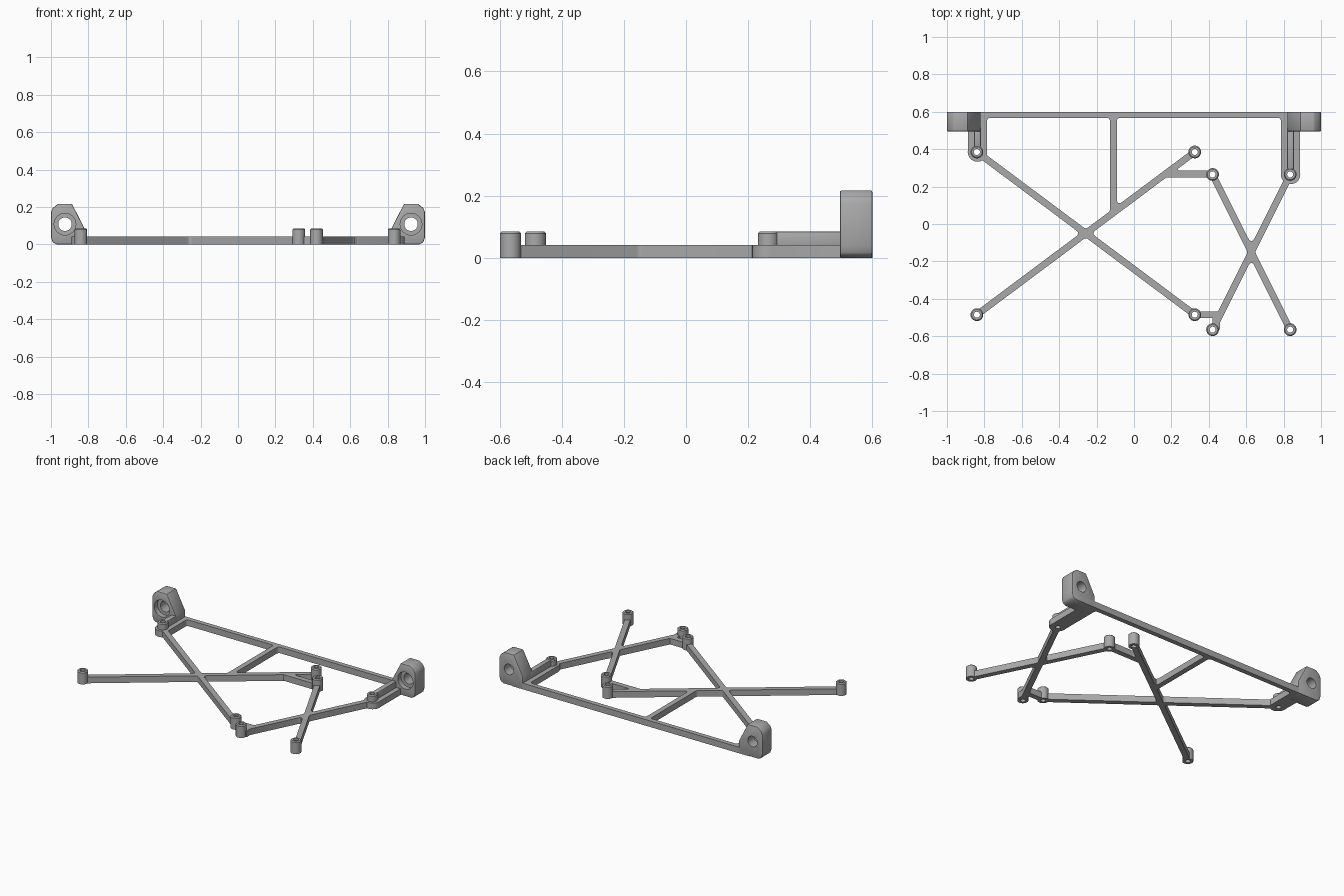
import bpy, bmesh, math
from mathutils import Vector, Matrix

if "Cube" in bpy.data.objects:
    bpy.data.objects.remove(bpy.data.objects["Cube"], do_unlink=True)

grey = bpy.data.materials.new("plain_grey")
grey.use_nodes = True
COLOUR = (0.4, 0.4, 0.4, 1)
grey.diffuse_color = COLOUR
grey.node_tree.nodes["Principled BSDF"].inputs["Base Color"].default_value = COLOUR

BAR_H, POST_H = 0.042, 0.085
BAR_W, RAIL_W = 0.018, 0.016      # half widths
POST_R, HOLE_R = 0.034, 0.016


def finish(name, bm):
    bmesh.ops.recalc_face_normals(bm, faces=bm.faces)
    me = bpy.data.meshes.new(name)
    bm.to_mesh(me)
    bm.free()
    me.materials.append(grey)
    ob = bpy.data.objects.new(name, me)
    bpy.context.collection.objects.link(ob)
    return ob


def prism(name, outline, z0, z1):
    bm = bmesh.new()
    face = bm.faces.new([bm.verts.new((p[0], p[1], z0)) for p in outline])
    top = bmesh.ops.extrude_face_region(bm, geom=[face])["geom"]
    verts = [v for v in top if isinstance(v, bmesh.types.BMVert)]
    bmesh.ops.translate(bm, vec=(0, 0, z1 - z0), verts=verts)
    return finish(name, bm)


def bar(name, a, b, w, z0=0, z1=BAR_H):
    a, b = Vector(a), Vector(b)
    d = (b - a).normalized()
    n = Vector((-d.y, d.x)) * w
    return prism(name, [a + n, a - n, b - n, b + n], z0, z1)


def disc(name, c, r, z0, z1, n=32):
    ring = [(c[0] + r * math.cos(math.tau * i / n),
             c[1] + r * math.sin(math.tau * i / n)) for i in range(n)]
    return prism(name, ring, z0, z1)


def fillet(p, a, wa, b, wb, r=0.02):
    """Rounded web between two bars leaving p along a and b."""
    p, a, b = Vector(p), Vector(a).normalized(), Vector(b).normalized()
    ang = a.angle(b)
    corner = p + (a * wb + b * wa) / math.sin(ang)
    t = r / math.tan(ang / 2)
    s0, s1 = corner + a * t, corner + b * t
    arc = [s0 * (1 - s) ** 2 + corner * 2 * s * (1 - s) + s1 * s * s
           for s in (i / 5 for i in range(6))]
    return prism("web", [p] + arc, 0, BAR_H)


def bake(ob, others, op):
    """Apply a chain of booleans and discard the operands."""
    for o in others:
        m = ob.modifiers.new("join", "BOOLEAN")
        m.operation, m.object, m.solver = op, o, "EXACT"
    dg = bpy.context.evaluated_depsgraph_get()
    me = bpy.data.meshes.new_from_object(ob.evaluated_get(dg))
    ob.modifiers.clear()
    ob.data = me
    for o in others:
        bpy.data.objects.remove(o, do_unlink=True)


def smooth(ob):
    bpy.ops.object.select_all(action="DESELECT")
    ob.select_set(True)
    bpy.context.view_layer.objects.active = ob
    bpy.ops.object.shade_smooth_by_angle(angle=math.radians(30))


def corners(x0, x1, y0, y1):
    return [(x, y) for x in (x0, x1) for y in (y0, y1)]


# Mounting points of the two rectangular hole patterns
large = corners(-0.84, 0.325, -0.485, 0.385)
small = corners(0.42, 0.835, -0.565, 0.265)
posts = large + small

# Flat frame: rear rail, crossed braces, ties and side arms
frame = bar("frame", (-0.9, 0.584), (0.9, 0.584), RAIL_W)
parts = []
for sw, nw, se, ne in (large, small):
    sw, nw, se, ne = map(Vector, (sw, nw, se, ne))
    parts += [bar("brace", sw, ne, BAR_W), bar("brace", nw, se, BAR_W)]
    mid, d1, d2 = (sw + ne) / 2, ne - sw, se - nw
    for i in (1, -1):
        for j in (1, -1):
            parts.append(fillet(mid, d1 * i, BAR_W, d2 * j, BAR_W))

slope = Vector(large[3]) - Vector(large[0])
stem_top, stem_low = (-0.11, 0.584), (-0.11, 0.06)
tie = (0.164, 0.267)
parts += [bar("stem", stem_top, stem_low, BAR_W),
          bar("upper_tie", tie, (0.42, 0.267), BAR_W),
          bar("lower_tie", (0.325, -0.485), (0.455, -0.485), BAR_W),
          bar("lower_stub", (0.44, -0.485), (0.44, -0.565), 0.02),
          fillet(tie, (1, 0), BAR_W, slope, BAR_W, 0.012),
          fillet(stem_low, (0, 1), BAR_W, slope, BAR_W),
          fillet(stem_low, (0, 1), BAR_W, -slope, BAR_W)]
for s in (1, -1):
    parts.append(fillet(stem_top, (0, -1), BAR_W, (s, 0), RAIL_W))
for s, post in ((-1, large[1]), (1, small[3])):
    x = 0.837 * s
    parts += [bar("arm", (x, post[1]), (x, 0.595), 0.051),
              disc("arm_end", (x, post[1]), 0.052, 0, BAR_H),
              fillet((x, 0.584), (0, -1), 0.051, (-s, 0), RAIL_W)]
bake(frame, parts, "UNION")
bake(frame, [disc("drill", p, HOLE_R, -0.1, 0.2) for p in posts], "DIFFERENCE")
smooth(frame)


# Hollow standoffs with softened rims
def standoff(name, c):
    profile = [(HOLE_R, 0), (POST_R, 0), (POST_R, POST_H - 0.006),
               (POST_R - 0.006, POST_H), (HOLE_R, POST_H)]
    bm = bmesh.new()
    vs = [bm.verts.new((c[0] + r, c[1], z)) for r, z in profile]
    es = [bm.edges.new((vs[i], vs[i - 1])) for i in range(len(vs))]
    bmesh.ops.spin(bm, geom=vs + es, cent=(c[0], c[1], 0), axis=(0, 0, 1),
                   angle=math.tau, steps=32, use_merge=True)
    bmesh.ops.remove_doubles(bm, verts=bm.verts, dist=1e-5)
    smooth(finish(name, bm))


for i, p in enumerate(posts):
    standoff(f"standoff_{i + 1}", p)

# Upright ears with counterbored holes, and the ridges running to them
ear_half = [(0.97, 0), (0.991, 0.012), (1, 0.04), (1, 0.172), (0.99, 0.195),
            (0.962, 0.217), (0.888, 0.217), (0.82, 0.085), (0.82, 0)]
UPRIGHT = Matrix.Rotation(math.radians(90), 4, "X")
for s, side, post in ((-1, "right", large[1]), (1, "left", small[3])):
    ear = prism(side + "_ear", [(x * s, z) for x, z in ear_half], -0.6, -0.495)
    hole = (0.925 * s, 0.108)
    cutters = [disc("bore", hole, 0.036, -0.8, -0.3),
               disc("counterbore", hole, 0.058, -0.53, -0.3)]
    for ob in [ear] + cutters:
        ob.data.transform(UPRIGHT)
    bev = ear.modifiers.new("soft_edges", "BEVEL")
    bev.width, bev.segments = 0.006, 2
    bake(ear, cutters, "DIFFERENCE")
    smooth(ear)

    x = 0.837 * s
    ridge = bar(side + "_ridge", (x, post[1] + 0.026), (x, 0.52), 0.018, 0.03, POST_H)
    bev = ridge.modifiers.new("soft_edges", "BEVEL")
    bev.width, bev.segments = 0.006, 2
    bake(ridge, [], "UNION")
    smooth(ridge)
